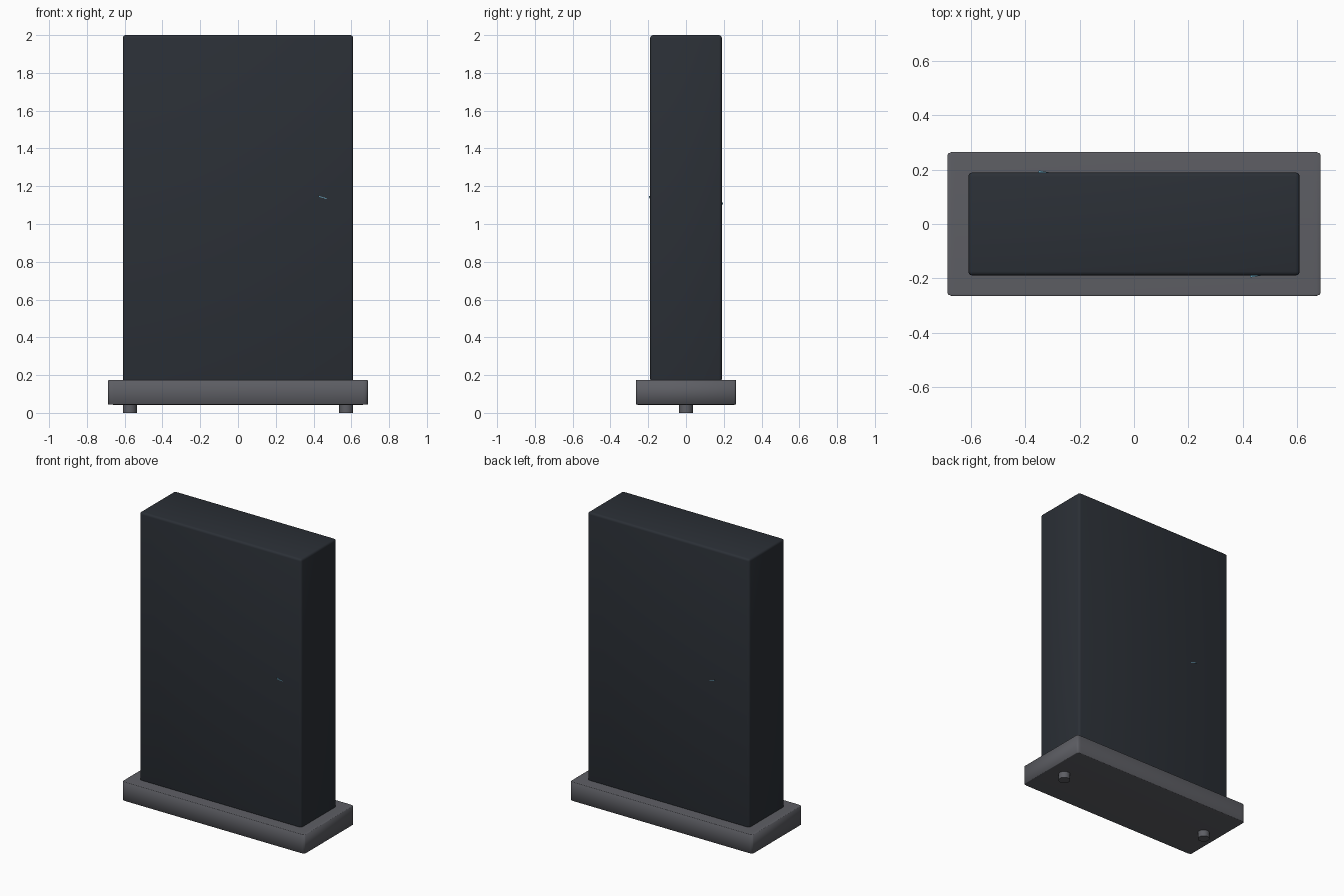
import bpy, bmesh
from mathutils import Matrix

if "Cube" in bpy.data.objects:
    bpy.data.objects.remove(bpy.data.objects["Cube"])


def material(name, rgb):
    m = bpy.data.materials.new(name)
    m.diffuse_color = (*rgb, 1)
    m.use_nodes = True
    m.node_tree.nodes["Principled BSDF"].inputs["Base Color"].default_value = m.diffuse_color
    return m


DARK = material("dark_slate", (0.024, 0.029, 0.037))
GREY = material("mid_grey", (0.11, 0.112, 0.127))
BLUE = material("pale_blue", (0.15, 0.4, 0.55))


def finish(name, bm, mat, smooth=True):
    bmesh.ops.recalc_face_normals(bm, faces=bm.faces)
    me = bpy.data.meshes.new(name)
    bm.to_mesh(me)
    bm.free()
    me.materials.append(mat)
    for p in me.polygons:
        p.use_smooth = smooth
    ob = bpy.data.objects.new(name, me)
    bpy.context.collection.objects.link(ob)
    return ob


def rounded_box(name, lo, hi, mat, bevel, stretch=False):
    """Bevelled box; with stretch the rounding scales with each dimension."""
    size = [b - a for a, b in zip(lo, hi)]
    centre = [(a + b) / 2 for a, b in zip(lo, hi)]
    scale = Matrix.Diagonal((*size, 1))
    bm = bmesh.new()
    bmesh.ops.create_cube(bm, size=1)
    if not stretch:
        bm.transform(scale)
    bmesh.ops.bevel(bm, geom=bm.edges[:], offset=bevel, segments=3,
                    profile=0.5, affect='EDGES')
    if stretch:
        bm.transform(scale)
    bm.transform(Matrix.Translation(centre))
    return finish(name, bm, mat)


# Main slab and the plinth under it
rounded_box("body", (-0.61, -0.19, 0.165), (0.61, 0.19, 2.0), DARK, 0.015)
rounded_box("base", (-0.687, -0.266, 0.043), (0.687, 0.266, 0.175), GREY, 0.02, True)

# Two short round feet
for side, x in (("left", -0.573), ("right", 0.573)):
    bm = bmesh.new()
    bmesh.ops.create_cone(bm, cap_ends=True, segments=32, radius1=0.037,
                          radius2=0.037, depth=0.05,
                          matrix=Matrix.Translation((x, 0, 0.025)))
    foot = finish("foot_" + side, bm, GREY)
    bpy.context.view_layer.objects.active = foot
    foot.select_set(True)
    bpy.ops.object.shade_smooth_by_angle()
    foot.select_set(False)

# Tiny slivers breaking through the front and back faces
for name, x, y, z in (("front_sliver", 0.45, -0.19, 1.14),
                      ("back_sliver", -0.33, 0.19, 1.105)):
    s = 1 if y > 0 else -1
    bm = bmesh.new()
    bottom, top = ([bm.verts.new((x + dx, y + s * dy, z + dz - dx * 0.3))
                    for dx, dy in ((-0.025, -0.004), (-0.02, 0.007), (0.025, -0.001))]
                   for dz in (-0.002, 0.002))
    bm.faces.new(bottom)
    bm.faces.new(top)
    for i in range(3):
        j = (i + 1) % 3
        bm.faces.new((bottom[i], bottom[j], top[j], top[i]))
    finish(name, bm, BLUE, smooth=False)
